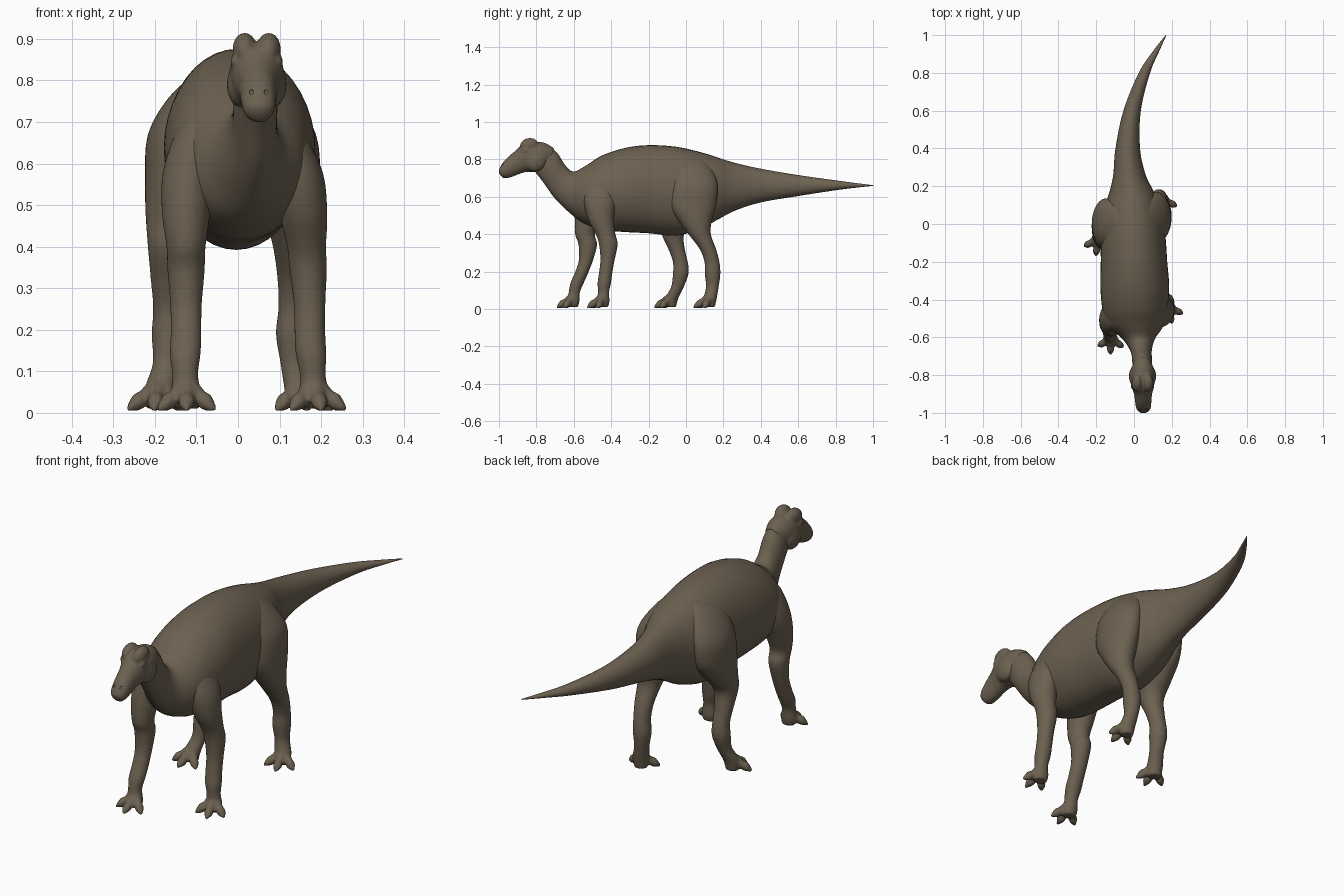
import bpy, bmesh, math
from mathutils import Vector, Matrix

if "Cube" in bpy.data.objects:
    bpy.data.objects.remove(bpy.data.objects["Cube"])

hide = bpy.data.materials.new("brown hide")
hide.use_nodes = True
COLOUR = (0.15, 0.12, 0.082, 1)
hide.diffuse_color = COLOUR
hide.node_tree.nodes["Principled BSDF"].inputs["Base Color"].default_value = COLOUR


def spline(rows, steps):
    """Smooth curve through rows of numbers."""
    out = []
    last = len(rows) - 1
    for i in range(last):
        p = [rows[max(0, min(last, i + k))] for k in (-1, 0, 1, 2)]
        for s in range(steps):
            t = s / steps
            out.append([b + 0.5 * t * (c - a + t * (2*a - 5*b + 4*c - d + t * (3*(b - c) + d - a)))
                        for a, b, c, d in zip(*p)])
    out.append(list(rows[-1]))
    return out


def loft(bm, sections, sides=32):
    """Skin elliptical sections given as (centre, half axis, half axis)."""
    rings = []
    for c, u, v in sections:
        rings.append([bm.verts.new(c + u * math.cos(a) + v * math.sin(a))
                      for a in (math.tau * k / sides for k in range(sides))])
    for lower, upper in zip(rings, rings[1:]):
        for k in range(sides):
            n = (k + 1) % sides
            bm.faces.new((lower[k], lower[n], upper[n], upper[k]))
    bm.faces.new(rings[0][::-1])
    bm.faces.new(rings[-1])


def ball(bm, centre, size, tilt=0):
    m = Matrix.Translation(centre) @ Matrix.Rotation(tilt, 4, 'X') @ Matrix.Diagonal((*size, 1))
    bmesh.ops.create_uvsphere(bm, u_segments=24, v_segments=16, radius=1, matrix=m)


def finish(bm, name, voxel=None, soften=5):
    bmesh.ops.recalc_face_normals(bm, faces=bm.faces)
    mesh = bpy.data.meshes.new(name)
    bm.to_mesh(mesh)
    bm.free()
    mesh.materials.append(hide)
    mesh.shade_smooth()
    obj = bpy.data.objects.new(name, mesh)
    bpy.context.collection.objects.link(obj)
    if voxel:
        r = obj.modifiers.new("blend", 'REMESH')
        r.mode, r.voxel_size, r.use_smooth_shade = 'VOXEL', voxel, True
        s = obj.modifiers.new("soften", 'SMOOTH')
        s.factor, s.iterations = 0.5, soften
    return obj


def upright(rows, steps):
    """Sections from (top y, top z, bottom y, bottom z, x, half width)."""
    out = []
    for yt, zt, yb, zb, x, w in spline(rows, steps):
        top, low = Vector((x, yt, zt)), Vector((x, yb, zb))
        out.append(((top + low) / 2, Vector((max(w, 0.002), 0, 0)), (top - low) / 2))
    return out


# Neck, trunk and tail in one sweep
bm = bmesh.new()
loft(bm, upright([
    (-.73, .875, -.82, .75, .045, .048),
    (-.685, .83, -.765, .68, .043, .053),
    (-.645, .768, -.7, .59, .038, .056),
    (-.6, .735, -.62, .512, .025, .085),
    (-.53, .77, -.55, .46, .01, .145),
    (-.45, .82, -.45, .423, .005, .172),
    (-.33, .86, -.33, .412, .004, .182),
    (-.2, .876, -.2, .405, 0, .176),
    (-.05, .867, -.05, .393, -.005, .17),
    (.08, .838, .08, .43, -.008, .15),
    (.17, .81, .17, .478, -.012, .118),
    (.26, .782, .26, .525, -.024, .086),
    (.4, .75, .4, .57, -.033, .065),
    (.6, .716, .6, .604, -.01, .046),
    (.8, .688, .8, .635, .055, .03),
    (.92, .672, .92, .65, .12, .016),
    (1, .662, 1, .658, .17, .002)], 6), 40)
finish(bm, "neck_trunk_and_tail")

# Head with brows, eyes, cheeks and a blunt beak
bm = bmesh.new()
loft(bm, upright([
    (-1.002, .74, -.997, .722, .05, .018),
    (-.985, .775, -.977, .7, .05, .037),
    (-.95, .815, -.94, .703, .049, .043),
    (-.91, .848, -.89, .722, .048, .048),
    (-.87, .884, -.85, .733, .046, .06),
    (-.82, .893, -.81, .732, .045, .066),
    (-.76, .89, -.77, .742, .045, .06),
    (-.705, .86, -.735, .765, .045, .04)], 5))
for side in (-1, 1):
    ball(bm, (.045 + side * .029, -.84, .876), (.029, .05, .038), .3)
    ball(bm, (.045 + side * .05, -.855, .845), (.014, .022, .018))
    ball(bm, (.045 + side * .038, -.805, .79), (.034, .058, .055), .4)
head = finish(bm, "head", .005, 12)

# Nostrils pressed into the beak
bm = bmesh.new()
for side in (-1, 1):
    ball(bm, (.05 + side * .018, -.984, .772), (.005, .009, .006), .6)
cutter = finish(bm, "nostril_cutter")
cutter.hide_render = True
cutter.hide_viewport = True
cut = head.modifiers.new("nostrils", 'BOOLEAN')
cut.operation, cut.object = 'DIFFERENCE', cutter

# Legs share one girth per level: (z, half width x, half depth y)
FRONT = [(.74, .03, .05), (.68, .05, .08), (.58, .062, .086), (.48, .058, .069),
         (.4, .047, .053), (.345, .045, .05), (.26, .038, .038), (.19, .037, .036),
         (.14, .037, .036), (.09, .031, .03), (.04, .037, .033), (.01, .03, .025)]
HIND = [(.82, .03, .06), (.76, .058, .11), (.67, .075, .132), (.56, .074, .127),
        (.47, .067, .088), (.4, .054, .06), (.32, .043, .044), (.25, .038, .04),
        (.19, .041, .042), (.12, .033, .034), (.06, .037, .035), (.01, .03, .026)]


def leg(name, girth, centres, yaw, reach):
    """Limb through (x, y) centres with three splayed, clawed toes."""
    bm = bmesh.new()
    rows = [(x, y, z, rx, ry) for (x, y), (z, rx, ry) in zip(centres, girth)]
    loft(bm, [(Vector((x, y, z)), Vector((rx, 0, 0)), Vector((0, ry, 0)))
              for x, y, z, rx, ry in spline(rows, 4)])
    foot = Vector((*centres[-1], 0))
    for splay in (-55, 0, 55):
        a = math.radians(yaw + splay)
        ahead = Vector((math.sin(a), -math.cos(a), 0))
        across = Vector((-ahead.y, ahead.x, 0))
        size = reach * (1 if splay == 0 else .95)
        toe = [(0, .055, .022, .028), (.4, .046, .02, .025), (.65, .03, .019, .023),
               (.85, .026, .019, .021), (1, .018, .013, .014), (1.14, .009, .005, .006)]
        loft(bm, [(foot + ahead * d * size + Vector((0, 0, z)), across * w, Vector((0, 0, h)))
                  for d, z, w, h in spline(toe, 3)], 16)
    finish(bm, name, .006)


leg("left_front_leg", FRONT,
    [(.08, -.45), (.106, -.455), (.142, -.46), (.157, -.455), (.165, -.43), (.169, -.415),
     (.172, -.42), (.173, -.43), (.176, -.437), (.18, -.441), (.183, -.442), (.183, -.442)], 12, .078)
leg("right_front_leg", FRONT,
    [(-.07, -.47), (-.097, -.475), (-.119, -.495), (-.125, -.525), (-.125, -.54), (-.125, -.525),
     (-.125, -.535), (-.125, -.56), (-.127, -.582), (-.127, -.597), (-.124, -.603), (-.122, -.603)], -2, .078)
leg("left_hind_leg", HIND,
    [(.045, .01), (.075, .02), (.113, .037), (.125, .035), (.132, .05), (.138, .073),
     (.138, .117), (.135, .139), (.132, .142), (.135, .141), (.148, .13), (.15, .128)], 12, .08)
leg("right_hind_leg", HIND,
    [(-.07, 0), (-.108, 0), (-.142, .005), (-.15, -.008), (-.155, -.042), (-.163, -.07),
     (-.167, -.05), (-.166, -.03), (-.167, -.028), (-.172, -.045), (-.187, -.075), (-.19, -.08)], -8, .08)
